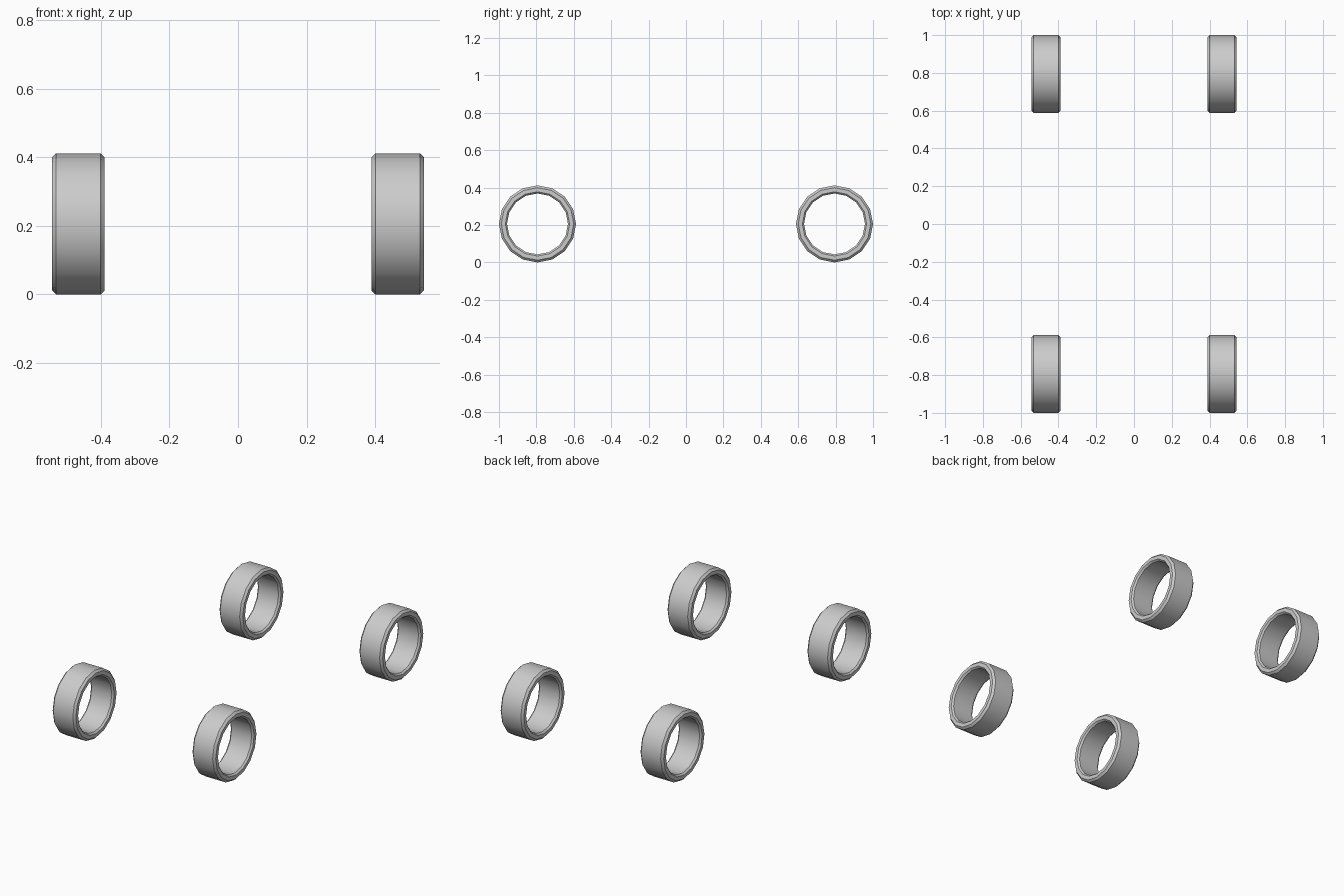
import bpy
import bmesh
from math import sin, cos, pi, radians

if "Cube" in bpy.data.objects:
    bpy.data.objects.remove(bpy.data.objects["Cube"])

SIDES = 16
R = 0.206          # outer radius
CX, CY = 0.466, 1.0 - R

# Closed tyre cross-section: (offset along axle, radius)
PROFILE = [(-0.065, R), (0.065, R), (0.077, 0.194), (0.077, 0.172),
           (0.067, 0.163), (-0.067, 0.163), (-0.077, 0.172), (-0.077, 0.194)]


def make_tyre(name, x, y):
    bm = bmesh.new()
    rings = []
    for i in range(SIDES):
        a = 2 * pi * i / SIDES
        rings.append([bm.verts.new((u, r * cos(a), r * sin(a))) for u, r in PROFILE])
    n = len(PROFILE)
    for i in range(SIDES):
        a, b = rings[i], rings[(i + 1) % SIDES]
        for j in range(n):
            k = (j + 1) % n
            bm.faces.new((a[j], a[k], b[k], b[j]))
    bmesh.ops.recalc_face_normals(bm, faces=bm.faces)
    mesh = bpy.data.meshes.new(name)
    bm.to_mesh(mesh)
    bm.free()
    ob = bpy.data.objects.new(name, mesh)
    ob.location = (x, y, R)
    bpy.context.collection.objects.link(ob)
    # Smooth tread and bore, crisp chamfers
    bpy.ops.object.select_all(action='DESELECT')
    ob.select_set(True)
    bpy.context.view_layer.objects.active = ob
    bpy.ops.object.shade_smooth_by_angle(angle=radians(30))


# Four tyres at the corners
for end, sy in (("front", -1), ("rear", 1)):
    for side, sx in (("left", -1), ("right", 1)):
        make_tyre(f"{end}_{side}_tyre", sx * CX, sy * CY)
